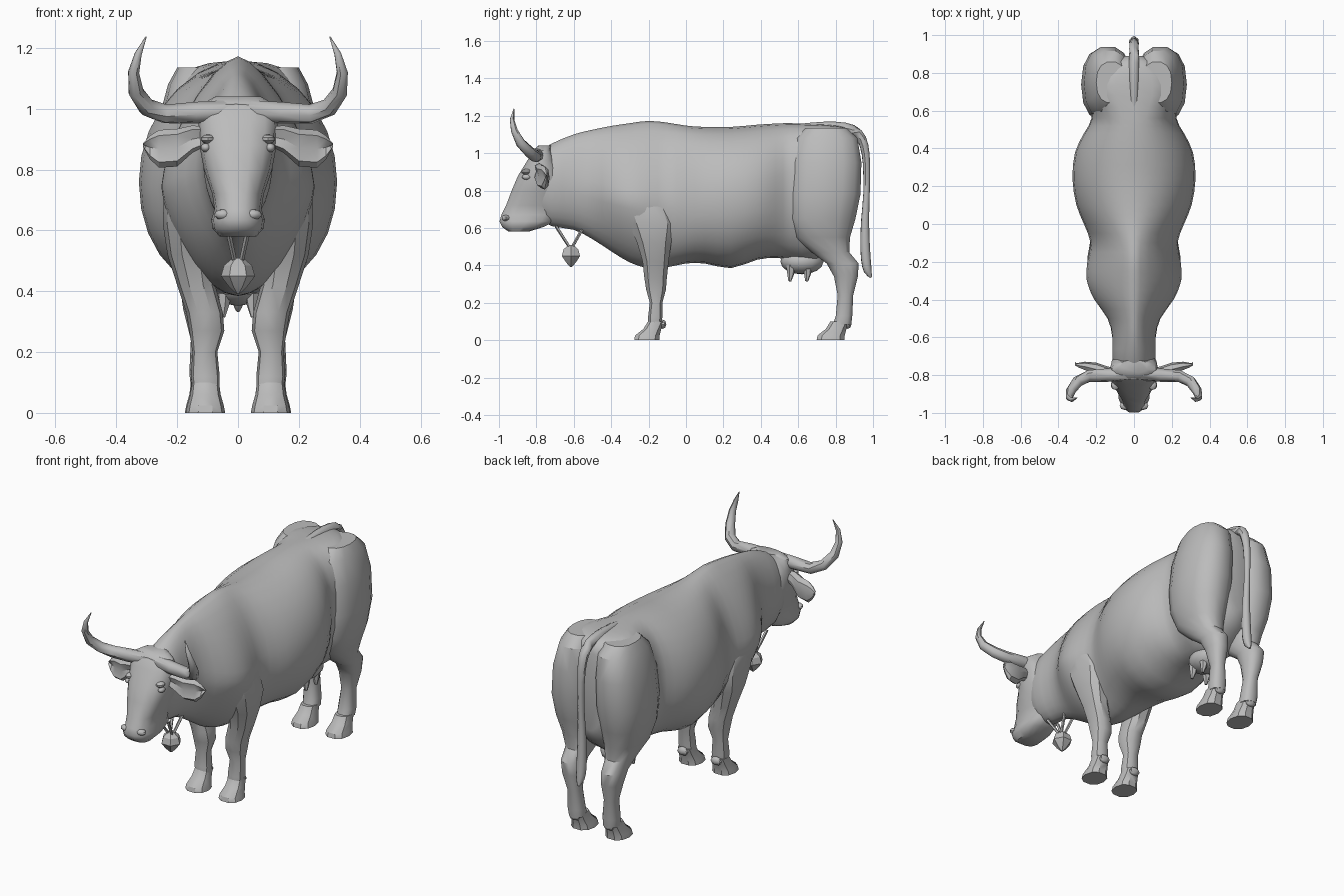
import bpy, bmesh, math
from mathutils import Vector

hide = bpy.data.materials.new("grey hide")
hide.diffuse_color = (0.5, 0.5, 0.5, 1)


def finish(name, bm, angle=45):
    bmesh.ops.recalc_face_normals(bm, faces=bm.faces)
    me = bpy.data.meshes.new(name)
    bm.to_mesh(me)
    bm.free()
    me.materials.append(hide)
    ob = bpy.data.objects.new(name, me)
    bpy.context.collection.objects.link(ob)
    bpy.ops.object.select_all(action='DESELECT')
    ob.select_set(True)
    bpy.context.view_layer.objects.active = ob
    bpy.ops.object.shade_smooth_by_angle(angle=math.radians(angle))
    return ob


def loft(name, rings, angle=45):
    """Skin a list of point rings and cap both ends."""
    bm = bmesh.new()
    vs = [[bm.verts.new(p) for p in r] for r in rings]
    n = len(rings[0])
    for a, b in zip(vs, vs[1:]):
        for i in range(n):
            bm.faces.new((a[i], a[(i + 1) % n], b[(i + 1) % n], b[i]))
    bm.faces.new(vs[0])
    bm.faces.new(vs[-1])
    return finish(name, bm, angle)


def refine(rows, steps):
    """Catmull-Rom interpolation between rows of numbers."""
    out = []
    for i in range(len(rows) - 1):
        p0, p1, p2, p3 = rows[max(i - 1, 0)], rows[i], rows[i + 1], rows[min(i + 2, len(rows) - 1)]
        for k in range(steps):
            t = k / steps
            out.append([0.5 * (2 * b + (c - a) * t + (2 * a - 5 * b + 4 * c - d) * t * t
                               + (3 * b - a - 3 * c + d) * t ** 3)
                        for a, b, c, d in zip(p0, p1, p2, p3)])
    return out + [list(rows[-1])]


def spow(v, e):
    return math.copysign(abs(v) ** e, v)


def trunk_ring(y, bottom, top, w, mid, e, low, n=28):
    """Upright section: an exponent above 1 gives a ridge, below 1 a square."""
    pts = []
    for i in range(n):
        a = 2 * math.pi * i / n
        c, s = math.cos(a), math.sin(a)
        k = e if s > 0 else low
        h = top - mid if s > 0 else mid - bottom
        pts.append((w * spow(c, k), y, mid + h * spow(s, k)))
    return pts


def level_ring(z, x0, x1, y0, y1, side=1, n=10, e=0.85):
    """Horizontal section inside the given bounds."""
    return [(side * ((x0 + x1) / 2 + (x1 - x0) / 2 * spow(math.cos(2 * math.pi * i / n), e)),
             (y0 + y1) / 2 + (y1 - y0) / 2 * spow(math.sin(2 * math.pi * i / n), e), z)
            for i in range(n)]


def tube(name, path, n=7, angle=45):
    """Tapered tube through (x, y, z, radius) points."""
    rings = []
    for i, p in enumerate(path):
        t = Vector(path[min(i + 1, len(path) - 1)][:3]) - Vector(path[max(i - 1, 0)][:3])
        t.normalize()
        u = t.cross(Vector((0.3, 1, 0.2)) if abs(t.y) < 0.8 else Vector((1, 0, 0))).normalized()
        v = t.cross(u)
        rings.append([Vector(p[:3]) + p[3] * (u * math.cos(2 * math.pi * k / n)
                      + v * math.sin(2 * math.pi * k / n)) for k in range(n)])
    return loft(name, rings, angle)


def ball(name, c, r, u=10, v=7):
    bm = bmesh.new()
    bmesh.ops.create_uvsphere(bm, u_segments=u, v_segments=v, radius=1)
    for vert in bm.verts:
        vert.co = Vector(c) + Vector(a * b for a, b in zip(vert.co, r))
    return finish(name, bm)


# Trunk and neck: y, bottom, top, half width, widest height, back and belly exponents
trunk = [
    (-0.80, 0.66, 1.00, 0.09, 0.85, 1.0, 1.0), (-0.72, 0.61, 1.05, 0.115, 0.84, 1.0, 1.0),
    (-0.60, 0.59, 1.10, 0.115, 0.83, 1.1, 1.1), (-0.50, 0.54, 1.125, 0.14, 0.80, 1.2, 1.2),
    (-0.40, 0.475, 1.145, 0.21, 0.77, 1.3, 1.3), (-0.30, 0.415, 1.16, 0.25, 0.75, 1.35, 1.3),
    (-0.20, 0.385, 1.172, 0.247, 0.74, 1.35, 1.2), (-0.10, 0.39, 1.163, 0.23, 0.74, 1.25, 1.05),
    (0.00, 0.41, 1.147, 0.265, 0.74, 1.1, 0.95), (0.10, 0.41, 1.14, 0.305, 0.75, 1.05, 0.95),
    (0.24, 0.385, 1.14, 0.326, 0.76, 1.0, 0.95), (0.38, 0.43, 1.152, 0.312, 0.77, 1.0, 0.95),
    (0.48, 0.44, 1.158, 0.265, 0.79, 0.95, 0.95), (0.56, 0.43, 1.16, 0.225, 0.80, 0.85, 0.95),
    (0.68, 0.42, 1.155, 0.245, 0.82, 0.62, 0.95), (0.78, 0.48, 1.15, 0.23, 0.84, 0.62, 0.95),
    (0.86, 0.55, 1.135, 0.15, 0.86, 0.8, 0.95), (0.89, 0.62, 1.09, 0.09, 0.87, 1.0, 0.95)]
loft("trunk", [trunk_ring(*r) for r in refine(trunk, 2)], 60)

# Head: z, half width, front y, back y
head = [(1.04, 0.075, -0.79, -0.72), (1.015, 0.118, -0.82, -0.72), (0.96, 0.13, -0.85, -0.70),
        (0.88, 0.127, -0.90, -0.66), (0.80, 0.112, -0.935, -0.65), (0.72, 0.085, -0.965, -0.66),
        (0.67, 0.077, -0.99, -0.68), (0.635, 0.088, -1.00, -0.70), (0.605, 0.083, -0.985, -0.76),
        (0.58, 0.06, -0.95, -0.84)]
loft("head", [level_ring(z, -w, w, a, b, n=14, e=0.8) for z, w, a, b in head], 40)

front_leg = [(0.90, 0.05, 0.17, -0.34, -0.16), (0.75, 0.06, 0.243, -0.35, -0.09),
             (0.62, 0.075, 0.247, -0.31, -0.05), (0.52, 0.08, 0.232, -0.265, -0.075),
             (0.42, 0.075, 0.20, -0.235, -0.09), (0.33, 0.05, 0.17, -0.225, -0.10),
             (0.27, 0.045, 0.16, -0.215, -0.105), (0.20, 0.068, 0.15, -0.195, -0.125),
             (0.12, 0.06, 0.155, -0.205, -0.125), (0.085, 0.06, 0.15, -0.205, -0.13)]
hind_leg = [(1.135, 0.04, 0.20, 0.64, 0.86), (1.08, 0.02, 0.23, 0.58, 0.92),
            (0.95, 0.01, 0.265, 0.55, 0.942), (0.78, 0.01, 0.28, 0.54, 0.937),
            (0.65, 0.02, 0.265, 0.545, 0.91), (0.55, 0.035, 0.235, 0.58, 0.88),
            (0.47, 0.055, 0.20, 0.67, 0.875), (0.41, 0.07, 0.19, 0.75, 0.925),
            (0.34, 0.07, 0.18, 0.79, 0.92), (0.24, 0.08, 0.155, 0.81, 0.895),
            (0.13, 0.065, 0.16, 0.80, 0.89), (0.085, 0.065, 0.155, 0.785, 0.885)]

horn = [(0.0, -0.79, 0.995, 0.036), (0.14, -0.80, 0.987, 0.036), (0.24, -0.805, 0.983, 0.032),
        (0.30, -0.835, 1.005, 0.03), (0.335, -0.885, 1.055, 0.026), (0.343, -0.918, 1.12, 0.019),
        (0.328, -0.93, 1.18, 0.012), (0.302, -0.92, 1.237, 0.002)]

# Ears: x, y, centre z, half height, half thickness
ear = [(0.10, -0.79, 0.91, 0.03, 0.025), (0.15, -0.785, 0.90, 0.045, 0.034),
       (0.20, -0.77, 0.872, 0.062, 0.036), (0.26, -0.755, 0.868, 0.062, 0.026),
       (0.29, -0.75, 0.873, 0.038, 0.016), (0.312, -0.745, 0.88, 0.006, 0.006)]

for s, label in ((-1, "right"), (1, "left")):
    # Legs
    loft("front_leg_" + label, [level_ring(*r, side=s) for r in front_leg], 35)
    loft("hind_leg_" + label, [level_ring(*r, side=s, n=14) for r in hind_leg], 35)
    # Hooves and dewclaws
    for part, cx, y0, y1 in (("front", 0.107, -0.28, -0.14), ("hind", 0.110, 0.695, 0.85)):
        loft(f"{part}_hoof_{label}", [
            level_ring(0.0, cx - 0.065, cx + 0.065, y0, y1, s),
            level_ring(0.025, cx - 0.06, cx + 0.06, y0 + 0.005, y1 + 0.002, s),
            level_ring(0.06, cx - 0.05, cx + 0.05, y0 + 0.05, y1 + 0.01, s),
            level_ring(0.10, cx - 0.045, cx + 0.045, y0 + 0.075, y1 + 0.025, s)], 35)
        ball(f"{part}_dewclaw_{label}", (s * cx, y1 + 0.015, 0.085), (0.035, 0.02, 0.025), 6, 4)
    # Horns
    tube("horn_" + label, [(s * x, y, z, r) for x, y, z, r in horn], 8)
    # Ears with a hollow front
    loft("ear_" + label, [[(s * x, y + t * math.sin(a) + (0.02 if i == 6 else 0), z + h * math.cos(a))
                           for i, a in enumerate(k * math.pi / 4 for k in range(8))]
                          for x, y, z, h, t in ear], 30)
    # Face details
    ball("eye_" + label, (s * 0.106, -0.852, 0.872), (0.017, 0.025, 0.015))
    ball("brow_" + label, (s * 0.098, -0.852, 0.90), (0.024, 0.028, 0.016), 8, 5)
    ball("nostril_" + label, (s * 0.048, -0.962, 0.652), (0.03, 0.024, 0.018), 8, 5)
    # Teats
    for y in (0.56, 0.65):
        tube(f"teat_{label}", [(s * 0.045, y, 0.40, 0.025), (s * 0.047, y, 0.355, 0.019),
                               (s * 0.05, y - 0.005, 0.315, 0.008)], 6)
    # Bell straps
    for y in (-0.695, -0.545):
        tube(f"bell_strap_{label}", [(s * 0.035, y, 0.61, 0.009), (s * 0.008, -0.615, 0.485, 0.008)], 5)

# Udder
ball("udder", (0, 0.62, 0.42), (0.09, 0.115, 0.068), 12, 8)

# Bell: faceted body with a pointed base
loft("bell", [level_ring(z, -r, r, -0.615 - r, -0.615 + r, n=6, e=1) for z, r in
              ((0.51, 0.016), (0.485, 0.046), (0.45, 0.056), (0.415, 0.03), (0.392, 0.006))], 20)

# Tail with a fuller switch at the end
tail = [(0, 0.62, 1.138, 0.02), (0, 0.74, 1.142, 0.026), (0, 0.85, 1.136, 0.027),
        (0, 0.92, 1.105, 0.027), (0, 0.952, 1.04, 0.024), (0, 0.965, 0.94, 0.02),
        (0, 0.965, 0.78, 0.018), (0, 0.958, 0.65, 0.022), (0, 0.957, 0.53, 0.026),
        (0, 0.962, 0.43, 0.027), (0, 0.972, 0.37, 0.022), (0, 0.99, 0.335, 0.006)]
tube("tail", refine(tail, 2), 8)
